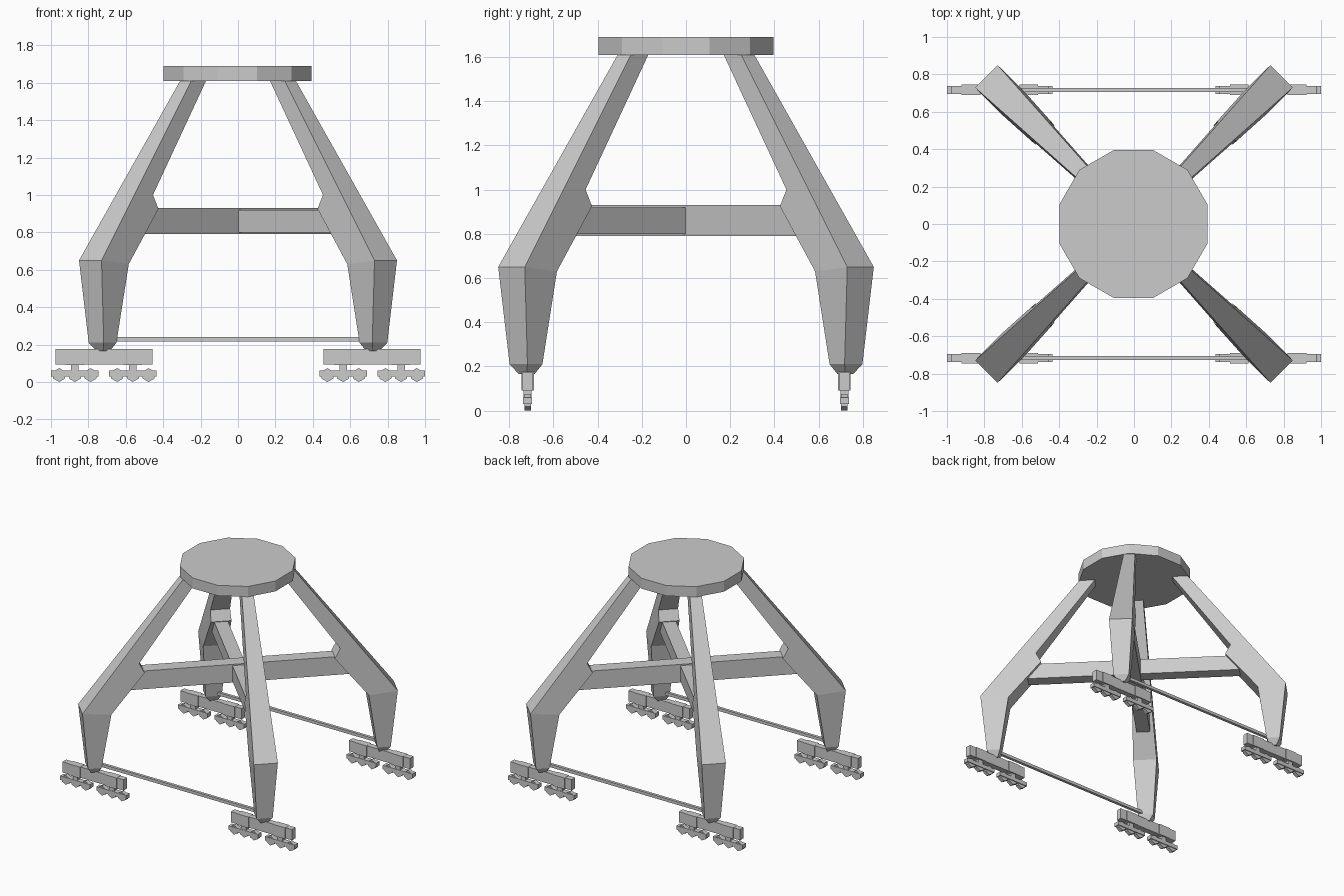
import bpy, bmesh, math
from mathutils import Matrix, Vector

if "Cube" in bpy.data.objects:
    bpy.data.objects.remove(bpy.data.objects["Cube"])


def finish(name, bm):
    bmesh.ops.recalc_face_normals(bm, faces=bm.faces)
    me = bpy.data.meshes.new(name)
    bm.to_mesh(me)
    bm.free()
    ob = bpy.data.objects.new(name, me)
    bpy.context.collection.objects.link(ob)
    return ob


def box(name, lo, hi, angle=0):
    bm = bmesh.new()
    lo, hi = Vector(lo), Vector(hi)
    m = Matrix.Rotation(angle, 4, 'Z') @ Matrix.Translation((lo + hi) / 2) @ Matrix.Diagonal((*(hi - lo), 1))
    bmesh.ops.create_cube(bm, size=1, matrix=m)
    return finish(name, bm)


def prism(name, sides, radius, depth, matrix):
    bm = bmesh.new()
    bmesh.ops.create_cone(bm, cap_ends=True, segments=sides, radius1=radius,
                          radius2=radius, depth=depth, matrix=matrix)
    return finish(name, bm)


# Leg cross-sections: inner radius, inner z, outer radius, outer z
LEG = [(0.280, 1.615, 0.392, 1.615), (0.712, 1.0, 0.854, 1.0),
       (0.674, 0.925, 0.967, 0.85), (0.912, 0.63, 1.117, 0.65),
       (0.976, 0.21, 1.072, 0.21), (0.995, 0.165, 1.045, 0.165)]


def half_width(z):
    if z > 0.6:
        return 0.085 - (z - 0.65) * 0.0448
    return 0.057 if z > 0.2 else 0.025


def leg(name, angle):
    bm = bmesh.new()
    rings = []
    for ri, zi, ro, zo in LEG:
        a, b = half_width(zi), half_width(zo)
        rings.append([bm.verts.new(p) for p in
                      ((ri, -a, zi), (ri, a, zi), (ro, b, zo), (ro, -b, zo))])
    for r, s in zip(rings, rings[1:]):
        for i in range(4):
            j = (i + 1) % 4
            bm.faces.new((r[i], r[j], s[j], s[i]))
    bm.faces.new(rings[0])
    bm.faces.new(rings[-1])
    bm.transform(Matrix.Rotation(angle, 4, 'Z'))
    return finish(name, bm)


# Twelve-sided top platform
prism("top_platform", 12, 0.409, 0.08,
      Matrix.Translation((-0.003, 0, 1.65)) @ Matrix.Rotation(math.radians(15), 4, 'Z'))

# Crossed beams, one slightly shallower
box("cross_beam_a", (-0.83, -0.05, 0.79), (0.83, 0.05, 0.93), math.radians(45))
box("cross_beam_b", (-0.83, -0.048, 0.80), (0.83, 0.048, 0.92), math.radians(-45))

C = 0.717
for sy, row in ((-1, "front"), (1, "back")):
    y = sy * C
    # Tie rod between the two feet of each row
    box(row + "_tie_rod", (-0.69, y - 0.011, 0.217), (0.69, y + 0.011, 0.24))
    for sx, side in ((-1, "left"), (1, "right")):
        tag = row + "_" + side
        leg(tag + "_leg", math.atan2(sy, sx))
        # Rail bogie: main bar, brackets, pivots, wheel carriers and wheels
        x = sx * C
        box(tag + "_bogie_bar", (x - 0.26, y - 0.022, 0.092), (x + 0.26, y + 0.022, 0.175))
        for d in (-1, 1):
            cx = x + d * 0.155
            box(tag + "_bracket", (cx - 0.05, y - 0.028, 0.09), (cx + 0.05, y + 0.028, 0.176))
            box(tag + "_pivot", (cx - 0.02, y - 0.018, 0.05), (cx + 0.02, y + 0.018, 0.1))
            box(tag + "_carrier", (cx - 0.127, y - 0.021, 0.03), (cx + 0.127, y + 0.021, 0.06))
            for k in (-1, 0, 1):
                prism(tag + "_wheel", 6, 0.037, 0.03,
                      Matrix.Translation((cx + k * 0.084, y, 0.037))
                      @ Matrix.Rotation(math.radians(90), 4, 'X'))
